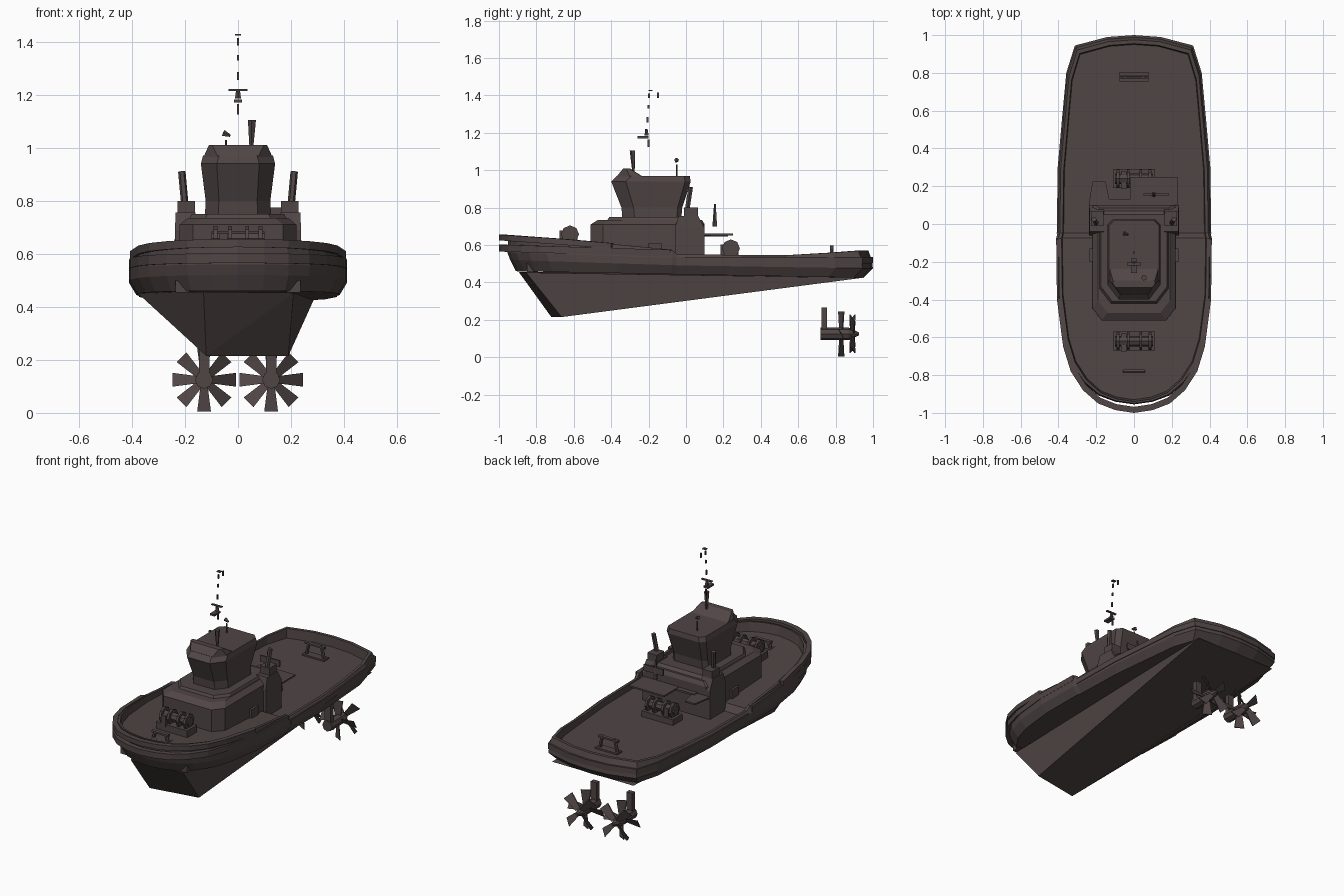
import bpy, bmesh, math
from mathutils import Vector, Matrix

cube = bpy.data.objects.get("Cube")
if cube:
    bpy.data.objects.remove(cube, do_unlink=True)

paint = bpy.data.materials.new("dark_umber")
paint.use_nodes = True
colour = (0.08, 0.06, 0.059, 1)
paint.diffuse_color = colour
paint.node_tree.nodes["Principled BSDF"].inputs["Base Color"].default_value = colour


def finish(name, bm):
    bmesh.ops.remove_doubles(bm, verts=bm.verts, dist=0.0005)
    bmesh.ops.recalc_face_normals(bm, faces=bm.faces)
    mesh = bpy.data.meshes.new(name)
    bm.to_mesh(mesh)
    bm.free()
    mesh.materials.append(paint)
    ob = bpy.data.objects.new(name, mesh)
    bpy.context.collection.objects.link(ob)


def loft(name, rings, caps=True):
    """Skin a list of equal-length closed point rings."""
    bm = bmesh.new()
    vs = [[bm.verts.new(p) for p in r] for r in rings]
    n = len(vs[0])
    for a, b in zip(vs, vs[1:]):
        for i in range(n):
            j = (i + 1) % n
            bm.faces.new((a[i], a[j], b[j], b[i]))
    if caps:
        bm.faces.new(vs[0])
        bm.faces.new(vs[-1])
    finish(name, bm)


def box(name, lo, hi):
    (a, b, c), (d, e, f) = lo, hi
    loft(name, [[(a, b, z), (d, b, z), (d, e, z), (a, e, z)] for z in (c, f)])


def rod(name, p, q, r, r2=None, sides=6):
    p, q = Vector(p), Vector(q)
    bm = bmesh.new()
    turn = (q - p).to_track_quat('Z', 'Y').to_matrix().to_4x4()
    bmesh.ops.create_cone(bm, cap_ends=True, segments=sides, radius1=r,
                          radius2=r if r2 is None else r2, depth=(q - p).length,
                          matrix=Matrix.Translation((p + q) / 2) @ turn)
    finish(name, bm)


def cabin(name, levels):
    """Stack of chamfered plans: z, half width, front y, back y, front and back chamfer."""
    rings = []
    for z, w, y0, y1, f, b in levels:
        half = [(w - f, y0), (w, y0 + f * 1.3), (w, y1 - b), (w - b, y1)]
        rings.append([(x, y, z) for x, y in half] + [(-x, y, z) for x, y in reversed(half)])
    loft(name, rings)


def curve(points, y):
    for (a, u), (b, v) in zip(points, points[1:]):
        if y <= b:
            return u + (v - u) * max(0, (y - a) / (b - a))
    return points[-1][1]


# Plan outline (y, half width) and sheer heights
OUTLINE = [(-1, 0), (-.985, .1), (-.95, .19), (-.88, .27), (-.78, .335), (-.65, .375),
           (-.4, .408), (-.08, .412), (-.05, .405), (.3, .4), (.55, .378), (.8, .355),
           (.945, .31), (.99, .14), (1, 0)]
SHEER = [(-1, .65), (-.6, .622), (-.3, .595), (-.08, .575), (-.05, .55), (.6, .545), (.95, .57)]
DECK = [(-1, .59), (-.5, .57), (-.08, .55), (-.05, .51), (1, .51)]
CHINE = [(-1, .46), (1, .425)]
KNUCKLE = [(-1, .52), (0, .49), (1, .475)]
BELT = [(-1, .56), (0, .53), (1, .53)]

# Rows from chine to deck: width scale, bow scale, stern scale, height curve
ROWS = [(.93, .91, .95, CHINE), (1, .94, 1, KNUCKLE), (1, .955, .99, BELT),
        (.97, .95, .975, SHEER), (.93, .94, .955, SHEER), (.92, .93, .95, DECK)]


def section(y, w, side):
    return [(side * w * k, y * (bow if y < 0 else aft), curve(zs, y)) for k, bow, aft, zs in ROWS]


# Upper hull with bulwark, deck and flat underside at the chine
loft("upper_hull", [section(y, w, -1) + section(y, w, 1)[::-1] for y, w in OUTLINE], caps=False)

# Lower hull: taut lopsided skin from a few chine corners to the flat keel
bm = bmesh.new()
for p in ((-.12, -.72, .215), (.19, -.665, .215), (-.13, -.895, .457), (.21, -.855, .453),
          (-.38, -.4, .453), (-.36, .3, .442), (-.29, .945, .425), (.285, .945, .425)):
    bm.verts.new(p)
bmesh.ops.convex_hull(bm, input=bm.verts)
finish("lower_hull", bm)


# Fender bands wrapped round the hull
def band(name, keep, outer, inner, zs, drop, rise):
    ends = [(y, w) for y, w in OUTLINE if keep(y)]
    if ends[0][1] > 0:
        ends.reverse()
    path = [(-w, y) for y, w in ends[::-1]] + [(w, y) for y, w in ends[1:]]
    rings = []
    for x, y in path:
        z = curve(zs, y)
        rings.append([(x * k, y * m, z + h) for (k, m), h in
                      ((outer, drop), (outer, rise), (inner, rise), (inner, drop))])
    loft(name, rings)


band("bow_top_rail", lambda y: y < -.3, (1, 1), (.94, .968), SHEER, -.025, .006)
band("bow_fender", lambda y: y < -.06, (1, 1), (.94, .968), BELT, .005, .042)
band("stern_fender", lambda y: y > -.06, (1.01, 1), (.95, .96), BELT, -.03, .005)

# Bow pads under the fender
for s in (-1, 1):
    box("bow_pad", (s * .21 - .025, -.85, .455), (s * .21 + .025, -.79, .5))

# Deckhouse, upper tier and wheelhouse
cabin("deckhouse", [(.5, .222, -.51, .1, .05, .01), (.71, .22, -.51, .1, .05, .01),
                    (.735, .19, -.47, .085, .05, .01)])
cabin("upper_tier", [(.72, .19, -.43, .09, .06, .01), (.75, .175, -.41, .05, .06, .01)])
cabin("wheelhouse", [(.74, .125, -.34, -.025, .05, .025), (.8, .122, -.345, -.02, .05, .025),
                     (.94, .14, -.4, .025, .06, .03), (.97, .132, -.37, .02, .06, .03)])
cabin("roof_visor", [(.965, .13, -.372, -.23, .055, .005), (1.01, .11, -.335, -.3, .012, .005)])

# Funnels with stepped tops and leaning exhaust pipes
for s in (-1, 1):
    loft("funnel", [[(s * x, y, z) for x, y in ((.16, y0), (b, y0), (b, y1), (.16, y1))]
                    for z, b, y0, y1 in ((.5, .238, -.06, .1), (.69, .238, -.06, .1),
                                         (.755, .235, -.04, .065))])
    box("funnel_cap", (s * .195 - .033, -.01, .75), (s * .195 + .033, .065, .8))
    rod("exhaust_pipe", (s * .2, .005, .78), (s * .212, .025, .91), .014)
    box("side_locker", (s * .225 - .01, -.2, .55), (s * .225 + .01, -.13, .61))

# Aft platform and side wing
box("aft_platform", (-.02, .08, .652), (.23, .25, .662))
box("platform_walkway", (-.15, .08, .648), (-.02, .13, .66))
loft("ladder_platform", [[(-.24, .1, z), (-.12, .08, z), (-.15, .225, z), (-.22, .225, z)]
                         for z in (.645, .655)])
rod("platform_post", (.105, .155, .7), (.105, .155, .82), .014, .005, 5)
box("platform_crossbar", (.05, .152, .735), (.185, .162, .775))


# Winches: drum, flanges and bed
def winch(y, z):
    box("winch_bed", (-.11, y - .05, z - .08), (.11, y + .05, z - .035))
    rod("winch_drum", (-.1, y, z), (.1, y, z), .028, sides=8)
    for x in (-.085, -.03, .035, .085):
        rod("winch_flange", (x - .007, y, z), (x + .007, y, z), .048, sides=8)
    box("winch_motor", (-.07, y - .055, z - .05), (-.04, y + .04, z + .02))


winch(-.62, .657)
winch(.24, .582)


# Towing bitts
def bitt(y, z, w, h):
    box("bitt_base", (-w, y - .025, z), (w, y + .025, z + .01))
    for s in (-1, 1):
        rod("bitt_leg", (s * w * .8, y, z), (s * w * .55, y, z + h), .011)
    rod("bitt_bar", (-w * .9, y, z + h * .9), (w * .9, y, z + h * .9), .011)


bitt(.78, .51, .078, .085)
bitt(-.78, .575, .065, .05)

# Roof lamps and broken mast fittings
rod("searchlight", (.05, -.28, .98), (.053, -.285, 1.105), .006, .016, 5)
rod("roof_horn", (-.045, -.05, .97), (-.045, -.05, 1.03), .004)
rod("horn_bell", (-.03, -.055, 1.045), (-.055, -.05, 1.055), .005, .013, 5)
box("mast_yard", (-.036, -.22, 1.215), (.036, -.205, 1.221))
box("mast_platform", (-.016, -.26, 1.17), (.016, -.2, 1.182))
rod("mast_lamp", (0, -.21, 1.185), (0, -.21, 1.215), .012, .008, 5)
for z0, z1, y in ((1.125, 1.165, -.2), (1.255, 1.285, -.205), (1.33, 1.35, -.2),
                  (1.385, 1.41, -.197), (1.385, 1.415, -.15)):
    box("mast_fragment", (-.004, y - .005, z0), (.004, y + .005, z1))
box("mast_tip", (-.012, -.2, 1.424), (.012, -.18, 1.43))


# Propellers: hub, strut and two sets of four flaring blades
def propeller(cx, cz=.125):
    rod("propeller_hub", (cx, .72, cz), (cx, .87, cz), .034, sides=8)
    rod("propeller_cone", (cx, .87, cz), (cx, .925, cz), .034, .008, 8)
    loft("propeller_strut", [[(cx - .02, .725, z), (cx + .02, .725, z),
                              (cx + .02, .755, z), (cx - .02, .755, z)] for z in (cz, .265)])
    for k in range(8):
        y = .83 if k % 2 == 0 else .89
        turn = Matrix.Rotation(k * math.pi / 4, 3, 'Y')
        rings = []
        for r, w, tilt in ((.02, .013, .008), (.12, .026, .014)):
            corners = ((-w, -tilt - .003), (w, tilt - .003), (w, tilt + .003), (-w, -tilt + .003))
            rings.append([turn @ Vector((a, b, r)) + Vector((cx, y, cz)) for a, b in corners])
        loft("propeller_blade", rings)


for cx in (-.128, .125):
    propeller(cx)
